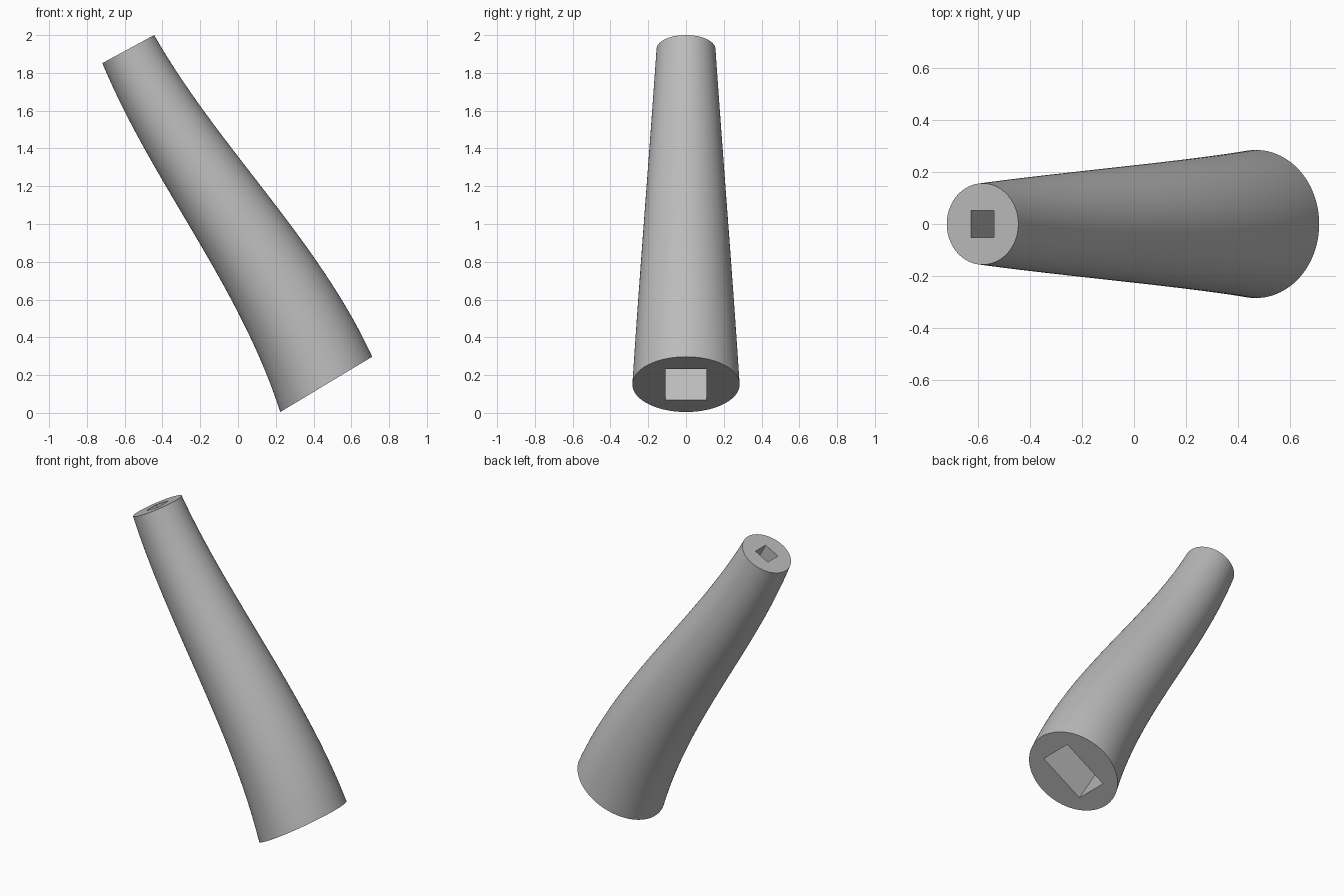
import bpy, bmesh, math
from mathutils import Vector, Matrix

if "Cube" in bpy.data.objects:
    bpy.data.objects.remove(bpy.data.objects["Cube"])

SIDES, RINGS = 96, 40
BOTTOM, TOP = Vector((0.467, 0, 0.151)), Vector((-0.581, 0, 1.926))
BOTTOM_TILT, TOP_TILT = math.radians(-31.0), math.radians(-28.4)
BOTTOM_RADIUS, TOP_RADIUS = 0.284, 0.156

grey = bpy.data.materials.new("plain_grey")
grey.use_nodes = True
colour = (0.5, 0.5, 0.5, 1)
grey.diffuse_color = colour
grey.node_tree.nodes["Principled BSDF"].inputs["Base Color"].default_value = colour


def finish(bm, name):
    bmesh.ops.recalc_face_normals(bm, faces=bm.faces)
    mesh = bpy.data.meshes.new(name)
    bm.to_mesh(mesh)
    bm.free()
    mesh.materials.append(grey)
    ob = bpy.data.objects.new(name, mesh)
    bpy.context.collection.objects.link(ob)
    return ob


def frame(t):
    """Centre, across direction and radius of the section at t."""
    tilt = BOTTOM_TILT + (TOP_TILT - BOTTOM_TILT) * t
    across = Vector((math.cos(tilt), 0, -math.sin(tilt)))
    sway = 0.5 * t * (1 - t) * (0.68 - t)
    radius = BOTTOM_RADIUS + (TOP_RADIUS - BOTTOM_RADIUS) * t
    return BOTTOM.lerp(TOP, t) + across * sway, across, radius


# Tapered, gently S-curved leg body
bm = bmesh.new()
rings = []
for i in range(RINGS + 1):
    centre, across, radius = frame(i / RINGS)
    ring = []
    for k in range(SIDES):
        a = math.tau * k / SIDES
        offset = across * math.cos(a) + Vector((0, math.sin(a), 0))
        ring.append(bm.verts.new(centre + offset * radius))
    rings.append(ring)
for low, high in zip(rings, rings[1:]):
    for k in range(SIDES):
        n = (k + 1) % SIDES
        bm.faces.new((low[k], low[n], high[n], high[k]))
bm.faces.new(rings[0])
bm.faces.new(rings[-1])
leg = finish(bm, "curved_leg")


# Rectangular sockets cut square into each end
def cut_socket(name, centre, tilt, width, breadth, depth):
    cutter_bm = bmesh.new()
    place = Matrix.Translation(centre) @ Matrix.Rotation(tilt, 4, 'Y')
    size = Matrix.Diagonal((width, breadth, 2 * depth, 1))
    bmesh.ops.create_cube(cutter_bm, size=1, matrix=place @ size)
    cutter = finish(cutter_bm, name)
    cutter.hide_render = True
    mod = leg.modifiers.new(name, 'BOOLEAN')
    mod.operation, mod.solver, mod.object = 'DIFFERENCE', 'EXACT', cutter
    bpy.ops.object.modifier_apply(modifier=name)
    bpy.data.objects.remove(cutter)


bpy.context.view_layer.objects.active = leg
leg.select_set(True)
cut_socket("bottom_socket", BOTTOM, BOTTOM_TILT, 0.32, 0.216, 0.4)
cut_socket("top_socket", TOP, TOP_TILT, 0.1, 0.104, 0.25)
bpy.ops.object.shade_smooth_by_angle(angle=math.radians(30))
